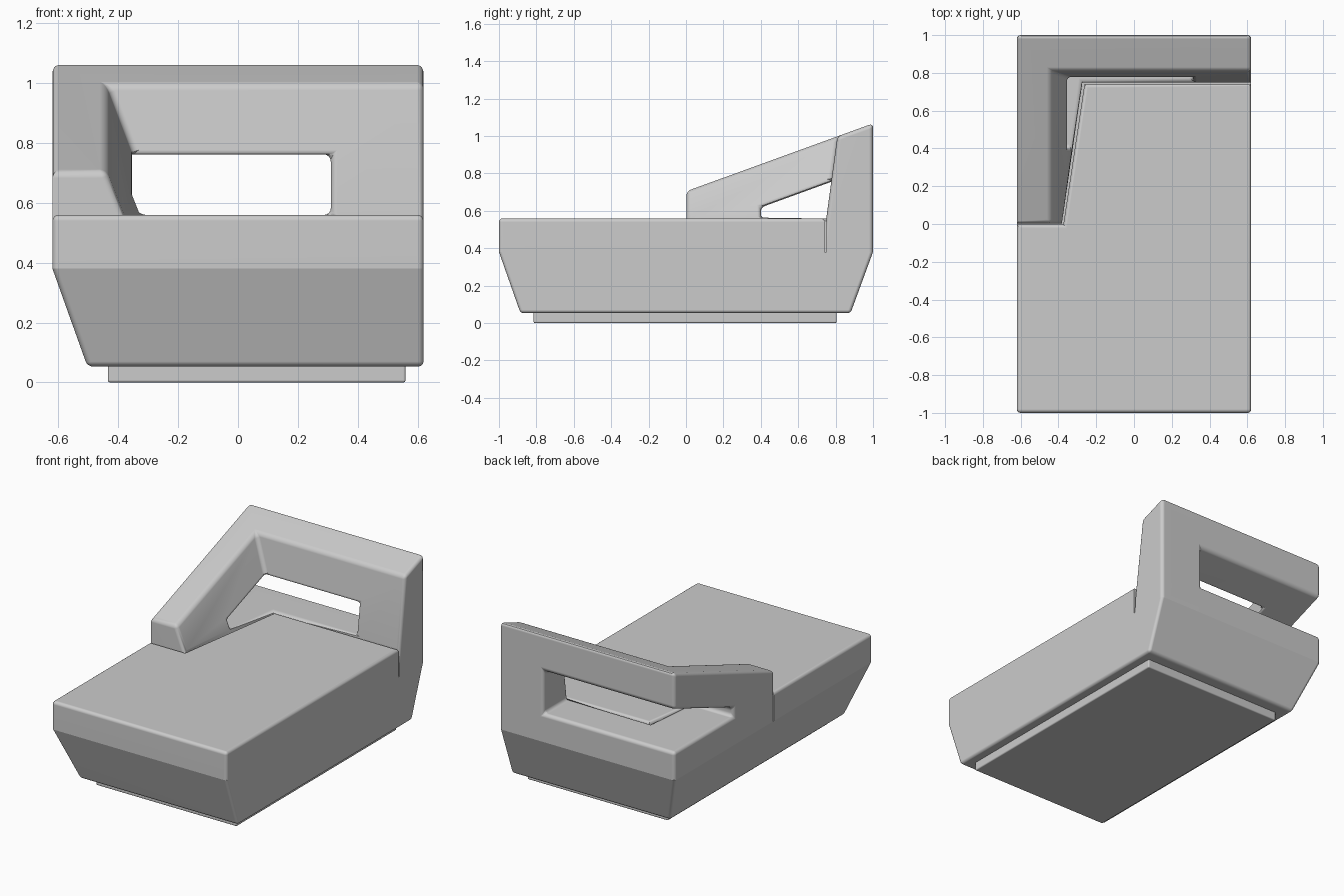
import bpy, bmesh
from math import radians

if "Cube" in bpy.data.objects:
    bpy.data.objects.remove(bpy.data.objects["Cube"])

W, L = 0.62, 1.0            # half width, half length
Z_BASE, Z_SEAT = 0.38, 0.56  # top of the tapered base, top of the seat
GAP = 0.006


def is_soft(e, seam_z):
    """Pick the sharp edges to round; leave seams and groove corners crisp."""
    if len(e.link_faces) != 2 or e.calc_face_angle(0) < radians(27):
        return False
    low = [v for v in e.verts if abs(v.co.z - seam_z) < 1e-4]
    if len(low) == 2:
        return False
    if len(low) == 1:
        c = low[0].co
        return abs(abs(c.x) - W) < 1e-3 and abs(abs(c.y) - L) < 1e-3
    return True


def finish(name, bm, radius, seam_z=-9):
    bmesh.ops.dissolve_limit(bm, angle_limit=radians(1), verts=bm.verts[:], edges=bm.edges[:])
    bmesh.ops.recalc_face_normals(bm, faces=bm.faces[:])
    edges = [e for e in bm.edges if is_soft(e, seam_z)]
    bmesh.ops.bevel(bm, geom=edges, offset=radius, offset_type='OFFSET', segments=4,
                    profile=0.5, affect='EDGES', clamp_overlap=True)
    mesh = bpy.data.meshes.new(name)
    bm.to_mesh(mesh)
    bm.free()
    ob = bpy.data.objects.new(name, mesh)
    bpy.context.collection.objects.link(ob)
    bpy.ops.object.select_all(action='DESELECT')
    ob.select_set(True)
    bpy.context.view_layer.objects.active = ob
    bpy.ops.object.shade_smooth_by_angle(angle=radians(30))
    ob.modifiers.new("even_shading", 'WEIGHTED_NORMAL').keep_sharp = True
    return ob


def loft(name, bottom, z0, top, z1, radius, seam_z=-9):
    """Closed solid between two outlines with the same number of points."""
    bm = bmesh.new()
    a = [bm.verts.new((x, y, z0)) for x, y in bottom]
    b = [bm.verts.new((x, y, z1)) for x, y in top]
    bm.faces.new(a[::-1])
    bm.faces.new(b)
    for i in range(len(a)):
        j = (i + 1) % len(a)
        bm.faces.new((a[i], a[j], b[j], b[i]))
    return finish(name, bm, radius, seam_z)


def rect(x0, x1, y0, y1):
    return [(x0, y0), (x1, y0), (x1, y1), (x0, y1)]


# Recessed plinth and tapered base (right side stays vertical)
loft("plinth", rect(-0.435, 0.56, -0.815, 0.805), 0, rect(-0.435, 0.56, -0.815, 0.805), 0.075, 0.008)
loft("base", rect(-0.503, W, -0.885, 0.88), 0.053, rect(-W, W, -L, L), Z_BASE, 0.018, Z_BASE)

# Seat cushion, notched around the arm and back
seat = [(-W, -L), (W, -L), (W, 0.75 - GAP * 1.5), (-0.262, 0.75 - GAP * 1.5),
        (-0.374, -GAP / 2), (-W, -GAP / 2)]
loft("seat", seat, Z_BASE, seat, Z_SEAT, 0.02, Z_BASE)


# Arm and back frame: sloping planes shared by both wings
SLOPE = 0.363


def top_z(y):
    return 0.704 + SLOPE * y


def under_z(y):
    return 0.473 + SLOPE * y


def back_y(z):                      # leaning front face of the back
    return 0.75 + 0.136 * (max(z, Z_SEAT) - Z_SEAT)


def arm_x(y, z):                    # leaning inner face of the arm
    return -0.44 + 0.4 * (top_z(y) - max(z, Z_SEAT))


def levels(z_of):
    """Solve where the leaning back face meets a sloping plane."""
    y = 0.78
    for _ in range(12):
        y = back_y(z_of(y))
    return y, z_of(y)


planes = [lambda y: Z_BASE, lambda y: Z_SEAT, lambda y: max(under_z(y), 0.6), top_z]


def station(kind, pos):
    """Outer and inner points of the frame at every level of one station."""
    outer, inner = [], []
    for plane in planes:
        if kind == 'arm':
            z = plane(pos)
            outer.append((-W, pos, z))
            inner.append((arm_x(pos, z), pos, z))
        else:
            y, z = levels(plane)
            corner = kind == 'corner'
            outer.append((-W if corner else pos, L, plane(L)))
            inner.append((arm_x(y, z) if corner else pos, y, z))
    return outer, inner


stations = [station('arm', GAP / 2), station('arm', 0.40), station('corner', 0),
            station('back', 0.31), station('back', W)]
bm = bmesh.new()
grid = [[[bm.verts.new(p) for p in side] for side in s] for s in stations]
shell = {}
for i in range(4):
    for j in range(3):
        if j == 1 and i in (1, 2):   # open window wraps the corner
            continue
        c = {(a, s, b): grid[i + a][s][j + b] for a in (0, 1) for s in (0, 1) for b in (0, 1)}
        for axis in range(3):
            for v in (0, 1):
                loop = []
                for p, q in ((0, 0), (1, 0), (1, 1), (0, 1)):
                    key = [p, q]
                    key.insert(axis, v)
                    loop.append(c[tuple(key)])
                k = frozenset(loop)
                if k in shell:       # face between two cells is internal
                    del shell[k]
                else:
                    shell[k] = loop
for loop in shell.values():
    bm.faces.new(loop)
bmesh.ops.delete(bm, geom=[v for v in bm.verts if not v.link_faces], context='VERTS')
finish("arm_and_back", bm, 0.022, Z_BASE)
